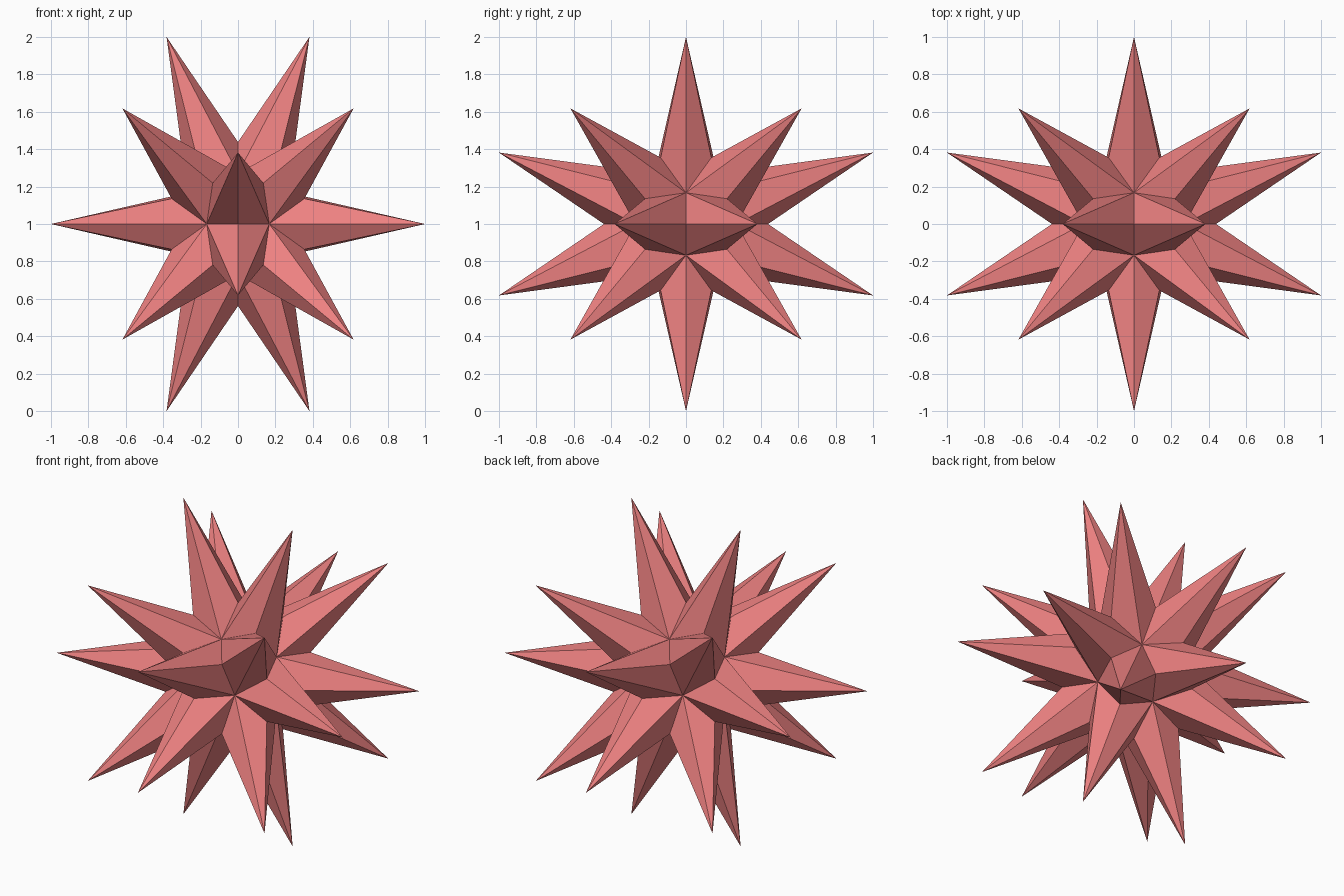
import bpy, bmesh
from itertools import combinations, product
from mathutils import Vector

if "Cube" in bpy.data.objects:
    bpy.data.objects.remove(bpy.data.objects["Cube"])

PHI = (1 + 5 ** 0.5) / 2
CENTRE = Vector((0, 0, 1))
INNER = 0.167    # short coordinate of the 12 five-way hollows
RIDGE = 0.4385   # distance of the 30 ridge points from the centre


def cyclic(x, y, z):
    return [Vector(v) for v in ((x, y, z), (y, z, x), (z, x, y))]


# 12 hollows where five spikes meet
hollows = []
for s, t in product((-1, 1), repeat=2):
    hollows += cyclic(0, s * INNER, t * INNER * PHI)

# 20 spike tips
tips = [Vector(v) / PHI for v in product((-1, 1), repeat=3)]
for s, t in product((-1, 1), repeat=2):
    tips += cyclic(s / PHI ** 2, 0, t)

# Each spike has six faces around its tip
bm = bmesh.new()
for tip in tips:
    base = sorted(hollows, key=lambda h: -h.dot(tip))[:3]
    for a, b in combinations(base, 2):
        ridge = (a + b).normalized() * RIDGE
        for tri in ((tip, a, ridge), (tip, ridge, b)):
            n = (tri[1] - tri[0]).cross(tri[2] - tri[0])
            if n.dot(tri[0] + tri[1] + tri[2]) < 0:
                tri = tri[::-1]
            bm.faces.new([bm.verts.new(p + CENTRE) for p in tri])
bmesh.ops.remove_doubles(bm, verts=bm.verts[:], dist=1e-4)
bmesh.ops.recalc_face_normals(bm, faces=bm.faces[:])

mesh = bpy.data.meshes.new("spiked_star")
bm.to_mesh(mesh)
bm.free()
star = bpy.data.objects.new("spiked_star", mesh)
bpy.context.collection.objects.link(star)

# Coral red surface
mat = bpy.data.materials.new("coral_red")
mat.diffuse_color = (0.85, 0.22, 0.22, 1)
mat.use_nodes = True
mat.node_tree.nodes["Principled BSDF"].inputs["Base Color"].default_value = mat.diffuse_color
mesh.materials.append(mat)
